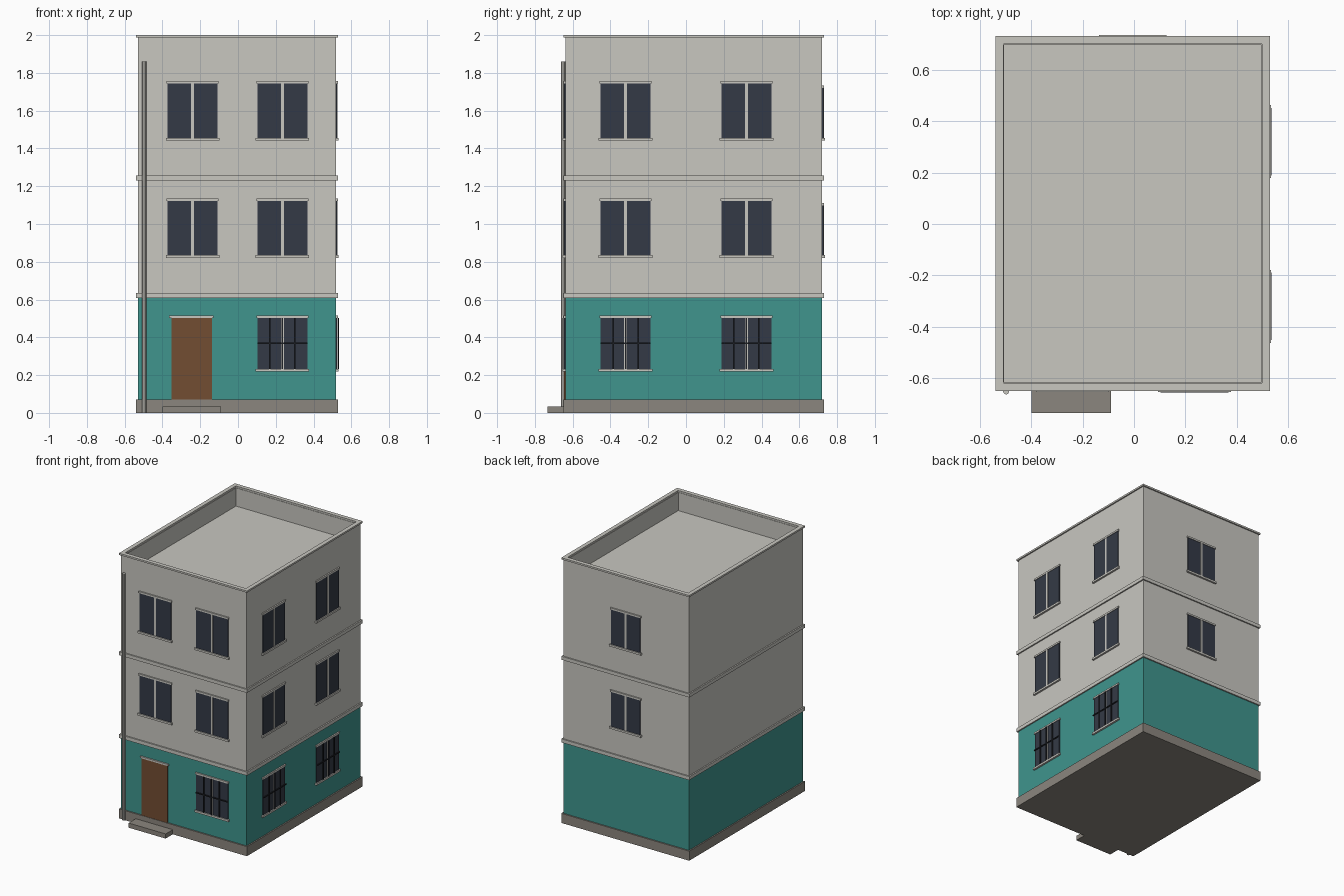
import bpy
import bmesh
from math import radians
from mathutils import Matrix, Vector

cube = bpy.data.objects.get("Cube")
if cube:
    bpy.data.objects.remove(cube, do_unlink=True)


def material(name, r, g, b):
    m = bpy.data.materials.new(name)
    m.use_nodes = True
    m.diffuse_color = (r, g, b, 1)
    bsdf = m.node_tree.nodes["Principled BSDF"]
    bsdf.inputs["Base Color"].default_value = (r, g, b, 1)
    bsdf.inputs["Roughness"].default_value = 0.9
    return m


PLASTER = material("plaster grey", 0.58, 0.57, 0.53)
TEAL = material("teal paint", 0.05, 0.30, 0.27)
STONE = material("stone base", 0.26, 0.24, 0.21)
WOOD = material("door brown", 0.17, 0.075, 0.032)
GLASS = material("dark glass", 0.034, 0.042, 0.061)
IRON = material("black iron", 0.013, 0.015, 0.019)


def add_box(bm, lo, hi):
    lo, hi = Vector(lo), Vector(hi)
    size = Matrix.Diagonal((hi - lo).to_4d())
    size[3][3] = 1
    bmesh.ops.create_cube(bm, size=1, matrix=Matrix.Translation((lo + hi) / 2) @ size)


def finish(bm, name, mat, matrix=None):
    bmesh.ops.recalc_face_normals(bm, faces=bm.faces)
    mesh = bpy.data.meshes.new(name)
    bm.to_mesh(mesh)
    bm.free()
    mesh.materials.append(mat)
    obj = bpy.data.objects.new(name, mesh)
    bpy.context.scene.collection.objects.link(obj)
    if matrix:
        obj.matrix_world = matrix
    return obj


def boxes(name, mat, parts, matrix=None):
    bm = bmesh.new()
    for lo, hi in parts:
        add_box(bm, lo, hi)
    return finish(bm, name, mat, matrix)


# Building footprint
CX, CY = -0.005, 0.041
HX, HY = 0.524, 0.68
LIP, WALL = 0.01, 0.034
BASE, TEAL_TOP, ROOF, TOP = 0.072, 0.61, 1.85, 2.0


def slab(z0, z1, out=0.0):
    return ((CX - HX - out, CY - HY - out, z0), (CX + HX + out, CY + HY + out, z1))


boxes("plinth", STONE, [slab(0, BASE, LIP)])
boxes("ground_floor_walls", TEAL, [slab(BASE, TEAL_TOP)])
boxes("floor_bands", PLASTER, [slab(0.607, 0.634, LIP), slab(1.231, 1.257, LIP)])

# Upper walls with a sunken flat roof behind the parapet
bm = bmesh.new()
add_box(bm, *slab(TEAL_TOP, TOP - 0.013))
bm.normal_update()
roof = [f for f in bm.faces if f.normal.z > 0.9]
bmesh.ops.inset_individual(bm, faces=roof, thickness=WALL)
floor = bmesh.ops.extrude_discrete_faces(bm, faces=roof)["faces"][0]
for v in floor.verts:
    v.co.z = ROOF
finish(bm, "upper_walls_and_roof", PLASTER)

# Coping ring on the parapet
bm = bmesh.new()
add_box(bm, *slab(TOP - 0.013, TOP, LIP))
bm.normal_update()
caps = [f for f in bm.faces if abs(f.normal.z) > 0.9]
bmesh.ops.inset_individual(bm, faces=caps, thickness=WALL + LIP)
rims = [e for f in caps for e in f.edges]
bmesh.ops.delete(bm, geom=caps, context="FACES_ONLY")
bmesh.ops.bridge_loops(bm, edges=rims)
finish(bm, "parapet_coping", PLASTER)


# Windows: local x runs along the wall, local -y points outward
def window(name, matrix, z0, z1, half=0.132, barred=False):
    boxes(name + "_glass", GLASS, [((-half, -0.006, z0), (half, 0.01, z1))], matrix)
    boxes(name + "_trim", PLASTER, [
        ((-half - 0.01, -0.014, z0 - 0.015), (half + 0.01, 0.01, z0)),
        ((-half - 0.006, -0.01, z1), (half + 0.006, 0.01, z1 + 0.013)),
        ((-0.008, -0.009, z0), (0.008, 0.01, z1)),
    ], matrix)
    if barred:
        mid = (z0 + z1) / 2
        parts = [((x - 0.004, -0.016, z0), (x + 0.004, -0.01, z1))
                 for x in (-half / 2, 0, half / 2)]
        parts.append(((-half, -0.016, mid - 0.004), (half, -0.01, mid + 0.004)))
        boxes(name + "_bars", IRON, parts, matrix)


def on_wall(x, y, degrees):
    return Matrix.Translation((x, y, 0)) @ Matrix.Rotation(radians(degrees), 4, "Z")


FRONT, BACK, SIDE = CY - HY, CY + HY, CX + HX
LEVELS = {"ground": (0.233, 0.503), "middle": (0.836, 1.122), "top": (1.456, 1.743)}
for level, (z0, z1) in LEVELS.items():
    ground = level == "ground"
    for i, y in enumerate((-0.32, 0.32)):
        window(f"{level}_side_window_{i}", on_wall(SIDE, y, 90), z0, z1, barred=ground)
    window(f"{level}_front_window_left", on_wall(0.235, FRONT, 0), z0, z1, barred=ground)
    if not ground:
        window(f"{level}_front_window_right", on_wall(-0.24, FRONT, 0), z0, z1)
        window(f"{level}_back_window", on_wall(CX, BACK, 180), z0, z1 - 0.024, half=0.122)

# Entrance
boxes("door", WOOD, [((-0.351, FRONT - 0.007, BASE), (-0.137, FRONT + 0.01, 0.503))])
boxes("door_lintel", PLASTER, [((-0.364, FRONT - 0.011, 0.503), (-0.129, FRONT + 0.01, 0.516))])
boxes("door_step", STONE, [((-0.399, -0.734, 0), (-0.09, FRONT, 0.035))])

# Drainpipe at the front corner
bm = bmesh.new()
bmesh.ops.create_cone(bm, cap_ends=True, segments=8, radius1=0.012, radius2=0.012, depth=1.86,
                      matrix=Matrix.Translation((-0.497, FRONT - 0.012, 0.93)))
finish(bm, "drainpipe", PLASTER)
